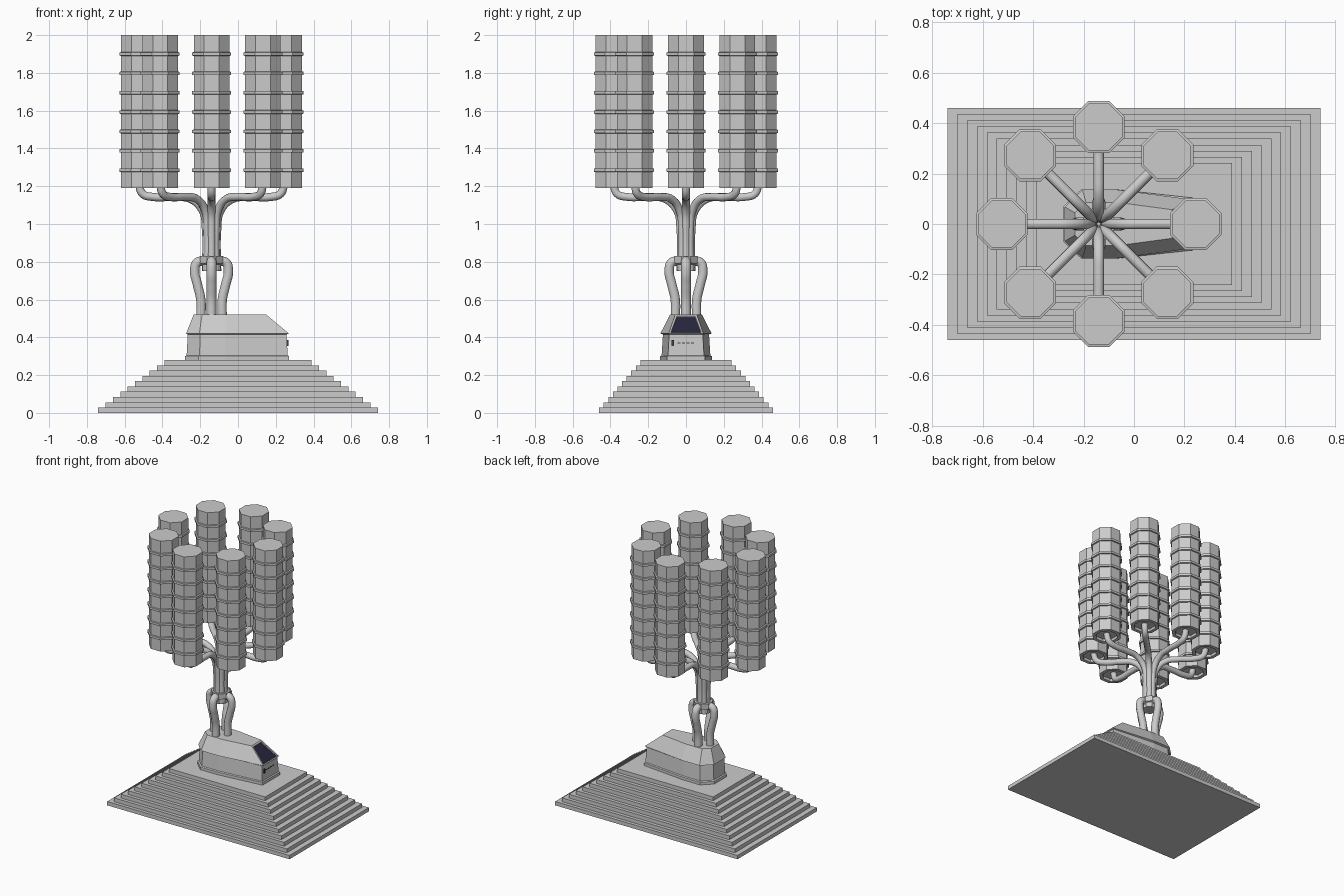
import bpy, bmesh, math
from mathutils import Vector

if "Cube" in bpy.data.objects:
    bpy.data.objects.remove(bpy.data.objects["Cube"])

CX = -0.14          # x position of the tree axis
BRANCHES = 8


def material(name, col):
    m = bpy.data.materials.new(name)
    m.diffuse_color = col
    m.use_nodes = True
    m.node_tree.nodes["Principled BSDF"].inputs["Base Color"].default_value = m.diffuse_color
    return m


glass = material("dark_glass", (0.02, 0.02, 0.05, 1))
dark = material("dark_slot", (0.05, 0.05, 0.05, 1))


def finish(name, bm, mats=()):
    bmesh.ops.recalc_face_normals(bm, faces=bm.faces)
    me = bpy.data.meshes.new(name)
    bm.to_mesh(me)
    bm.free()
    for m in mats:
        me.materials.append(m)
    ob = bpy.data.objects.new(name, me)
    bpy.context.collection.objects.link(ob)
    return ob


def loft(bm, rings, close=True):
    """Skin a list of equal-length point rings, with end caps."""
    vs = [[bm.verts.new(p) for p in r] for r in rings]
    n = len(vs[0])
    for a, b in zip(vs, vs[1:]):
        for i in range(n):
            bm.faces.new((a[i], a[(i + 1) % n], b[(i + 1) % n], b[i]))
    if close:
        bm.faces.new(vs[0][::-1])
        bm.faces.new(vs[-1])


def octagon(apothem, z, cx=0, cy=0):
    r = apothem / math.cos(math.pi / 8)
    return [(cx + r * math.cos((i + .5) * math.pi / 4),
             cy + r * math.sin((i + .5) * math.pi / 4), z) for i in range(8)]


def rect(x, y, z):
    return [(-x, -y, z), (x, -y, z), (x, y, z), (-x, y, z)]


def box(name, center, size, mat):
    bm = bmesh.new()
    bmesh.ops.create_cube(bm, size=1)
    for v in bm.verts:
        v.co = Vector(center) + Vector([a * b for a, b in zip(v.co, size)])
    return finish(name, bm, [mat])


def tube(name, profile, angle, radius):
    """Bent pipe along a (distance from axis, height) profile."""
    cu = bpy.data.curves.new(name, 'CURVE')
    cu.dimensions = '3D'
    cu.bevel_depth = radius
    cu.bevel_resolution = 3
    cu.resolution_u = 6
    cu.use_fill_caps = True
    sp = cu.splines.new('BEZIER')
    sp.bezier_points.add(len(profile) - 1)
    for bp, (r, z) in zip(sp.bezier_points, profile):
        bp.co = (CX + r * math.cos(angle), r * math.sin(angle), z)
        bp.handle_left_type = bp.handle_right_type = 'AUTO'
    ob = bpy.data.objects.new(name, cu)
    bpy.context.collection.objects.link(ob)
    bpy.ops.object.select_all(action='DESELECT')
    ob.select_set(True)
    bpy.context.view_layer.objects.active = ob
    bpy.ops.object.convert(target='MESH')
    bpy.ops.object.shade_smooth_by_angle(angle=math.radians(50))


# stepped plinth: ten shrinking slabs as one skin
bm = bmesh.new()
rings = []
for i in range(10):
    x, y = 0.74 - i * 0.0389, 0.46 - i * 0.0243
    rings += [rect(x, y, i * 0.028), rect(x, y, (i + 1) * 0.028)]
loft(bm, rings)
finish("stepped_base", bm)

# console housing: skirt with an overhanging tapered hood
halves = [
    (0.28, [(-.28, .07), (-.21, .137), (-.07, .137), (.27, .10)]),
    (0.30, [(-.28, .07), (-.21, .137), (-.07, .137), (.27, .10)]),
    (0.305, [(-.272, .066), (-.204, .129), (-.07, .129), (.263, .095)]),
    (0.415, [(-.266, .064), (-.2, .122), (-.07, .122), (.257, .089)]),
    (0.42, [(-.275, .068), (-.205, .136), (-.065, .136), (.27, .092)]),
    (0.52, [(-.235, .045), (-.19, .085), (-.06, .085), (.15, .057)]),
]
bm = bmesh.new()
loft(bm, [[(x, -y, z) for x, y in h] + [(x, y, z) for x, y in reversed(h)]
          for z, h in halves])
bmesh.ops.recalc_face_normals(bm, faces=bm.faces)
# recessed screen in the sloping end face
bm.normal_update()
slope = [f for f in bm.faces if f.normal.x > .5 and f.calc_center_median().z > .45]
bmesh.ops.inset_individual(bm, faces=slope, thickness=0.014)
bmesh.ops.inset_individual(bm, faces=slope, thickness=0.002, depth=-0.008)
for f in slope:
    f.material_index = 1
finish("console_housing", bm, [material("grey", (.8, .8, .8, 1)), glass])

# slots and small knob on the end panel
for i in range(4):
    box("panel_slot", (0.259, -0.037 + i * 0.024, 0.37), (0.004, 0.016, 0.006), dark)
box("panel_knob", (0.262, -0.07, 0.37), (0.012, 0.012, 0.03), dark)

# collar clamping the trunk
bm = bmesh.new()
loft(bm, [octagon(a, z, CX) for a, z in
          [(.048, .755), (.048, .785), (.06, .79), (.06, .83)]])
finish("trunk_collar", bm)

# four bowed root pipes
root = [(.056, .51), (.057, .60), (.075, .68), (.089, .75), (.075, .797), (.03, .80)]
for k in range(4):
    tube("root_pipe", root, k * math.pi / 2, 0.026)

# eight branches, each carrying a banded octagonal column
branch = [(.03, .75), (.03, .97), (.047, 1.07), (.11, 1.132), (.20, 1.143),
          (.31, 1.143), (.365, 1.16), (.385, 1.215)]
column = [(.07, 1.21), (.07, 1.19), (.094, 1.19)]
for k in range(7):
    z = 1.285 + k * 0.1025
    column += [(.094, z - .01), (.103, z - .008), (.103, z + .008), (.094, z + .01)]
column.append((.094, 2.0))
for k in range(BRANCHES):
    a = k * 2 * math.pi / BRANCHES
    tube("branch_pipe", branch, a, 0.0215)
    bm = bmesh.new()
    loft(bm, [octagon(r, z, CX + .385 * math.cos(a), .385 * math.sin(a))
              for r, z in column])
    finish("banded_column", bm)
